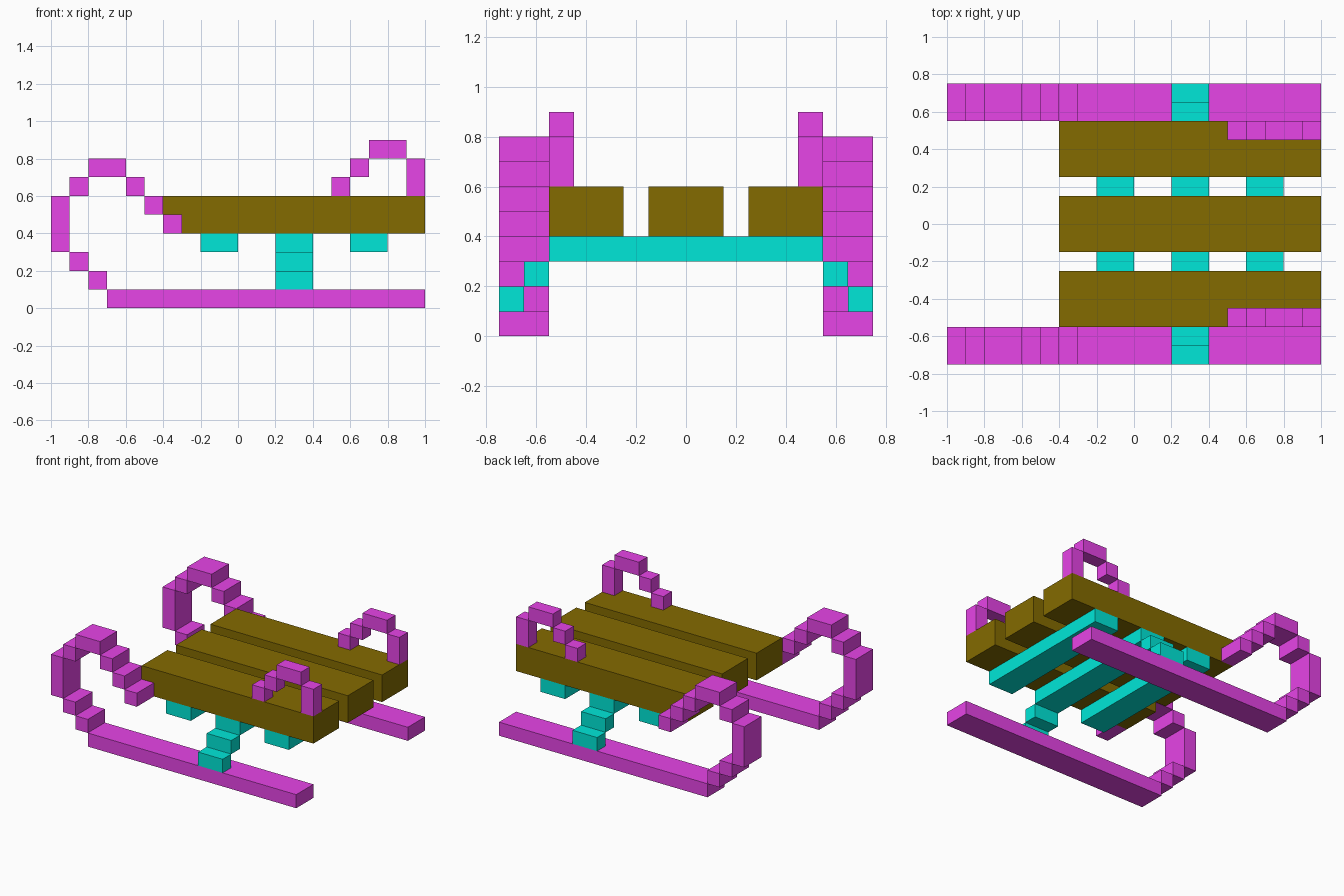
import bpy
import bmesh
from mathutils import Matrix, Vector

if "Cube" in bpy.data.objects:
    bpy.data.objects.remove(bpy.data.objects["Cube"])


def material(name, rgb):
    m = bpy.data.materials.new(name)
    m.diffuse_color = (*rgb, 1)
    m.use_nodes = True
    m.node_tree.nodes["Principled BSDF"].inputs["Base Color"].default_value = m.diffuse_color
    return m


magenta = material("magenta", (0.823, 0.060, 0.823))
brown = material("olive brown", (0.231, 0.147, 0.0))
cyan = material("turquoise", (0.0, 0.831, 0.716))


def boxes(name, mat, parts):
    """One object made of boxes given as (x0, x1, y0, y1, z0, z1)."""
    bm = bmesh.new()
    for x0, x1, y0, y1, z0, z1 in parts:
        centre = Vector((x0 + x1, y0 + y1, z0 + z1)) / 2
        size = Matrix.Diagonal((x1 - x0, y1 - y0, z1 - z0, 1))
        bmesh.ops.create_cube(bm, size=1, matrix=Matrix.Translation(centre) @ size)
    mesh = bpy.data.meshes.new(name)
    bm.to_mesh(mesh)
    bm.free()
    mesh.materials.append(mat)
    ob = bpy.data.objects.new(name, mesh)
    bpy.context.collection.objects.link(ob)
    return ob


# Stepped side profiles as (x0, x1, z0, z1)
runner = [(-0.7, 1, 0, 0.1), (-0.8, -0.7, 0.1, 0.2), (-0.9, -0.8, 0.2, 0.3),
          (-1, -0.9, 0.3, 0.6), (-0.9, -0.8, 0.6, 0.7), (-0.8, -0.6, 0.7, 0.8),
          (-0.6, -0.5, 0.6, 0.7), (-0.5, -0.4, 0.5, 0.6), (-0.4, -0.3, 0.4, 0.5)]
handle = [(0.5, 0.6, 0.6, 0.7), (0.6, 0.7, 0.7, 0.8),
          (0.7, 0.9, 0.8, 0.9), (0.9, 1, 0.6, 0.8)]

# Runners, handles and stepped struts on both sides
for side, s in (("front", -1), ("back", 1)):
    def span(a, b):
        return sorted((s * a, s * b))
    boxes(side + "_runner", magenta,
          [(x0, x1, *span(0.55, 0.75), z0, z1) for x0, x1, z0, z1 in runner])
    boxes(side + "_handle", magenta,
          [(x0, x1, *span(0.45, 0.55), z0, z1) for x0, x1, z0, z1 in handle])
    boxes(side + "_strut", cyan, [(0.2, 0.4, *span(0.55, 0.65), 0.2, 0.3),
                                  (0.2, 0.4, *span(0.65, 0.75), 0.1, 0.2)])

# Seat planks
for i, y in enumerate((-0.4, 0, 0.4)):
    boxes(f"seat_plank_{i + 1}", brown, [(-0.4, 1, y - 0.15, y + 0.15, 0.4, 0.6)])

# Cross beams under the planks
for i, x in enumerate((-0.2, 0.2, 0.6)):
    boxes(f"cross_beam_{i + 1}", cyan, [(x, x + 0.2, -0.55, 0.55, 0.3, 0.4)])
